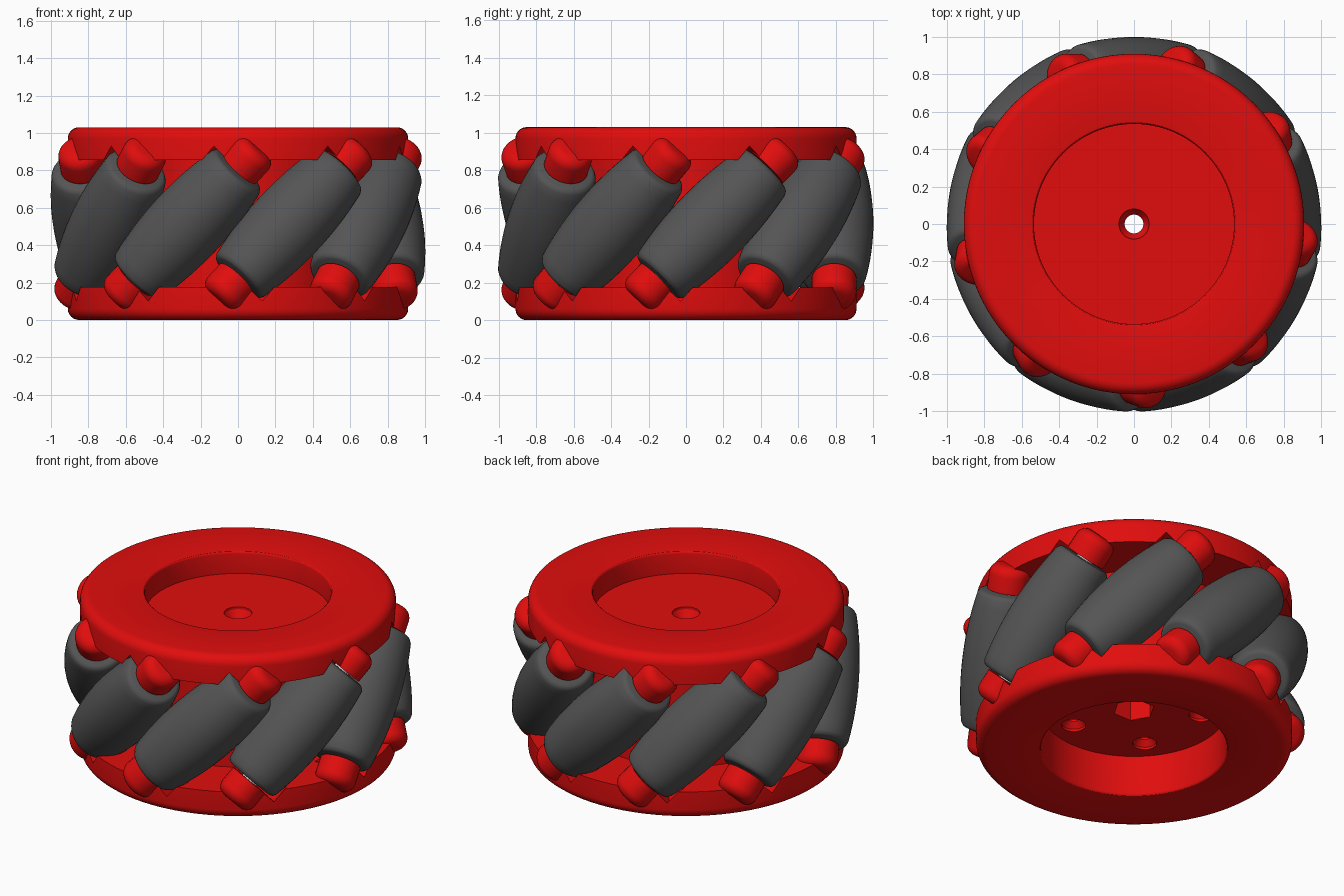
import bpy, bmesh
from math import cos, sin, pi, radians, sqrt
from mathutils import Matrix, Vector

if "Cube" in bpy.data.objects:
    bpy.data.objects.remove(bpy.data.objects["Cube"])

N = 9            # rollers around the wheel
MID = 0.515      # half of the wheel height
RC = 0.79        # radius at which roller axles sit


def material(name, col):
    m = bpy.data.materials.new(name)
    m.diffuse_color = (*col, 1)
    m.use_nodes = True
    m.node_tree.nodes["Principled BSDF"].inputs["Base Color"].default_value = m.diffuse_color
    return m


RED = material("red_plastic", (0.75, 0.004, 0.004))
RUBBER = material("dark_rubber", (0.09, 0.09, 0.09))
STEEL = material("steel", (0.6, 0.6, 0.6))


def arc(cx, cz, r, a0, a1, n=6):
    return [(cx + r * cos(radians(a0 + (a1 - a0) * i / n)),
             cz + r * sin(radians(a0 + (a1 - a0) * i / n))) for i in range(n + 1)]


def lathe(name, profile, segs, mat, matrix=Matrix(), closed=False):
    """Revolve an (r, z) profile around local z."""
    bm = bmesh.new()
    vs = [bm.verts.new((r, 0, z)) for r, z in profile]
    for a, b in zip(vs, vs[1:] + vs[:1] if closed else vs[1:]):
        bm.edges.new((a, b))
    bmesh.ops.spin(bm, geom=bm.verts[:] + bm.edges[:], cent=(0, 0, 0), axis=(0, 0, 1),
                   angle=2 * pi, steps=segs, use_duplicate=False)
    bmesh.ops.remove_doubles(bm, verts=bm.verts[:], dist=1e-5)
    bmesh.ops.recalc_face_normals(bm, faces=bm.faces[:])
    me = bpy.data.meshes.new(name)
    bm.to_mesh(me)
    bm.free()
    me.materials.append(mat)
    ob = bpy.data.objects.new(name, me)
    bpy.context.collection.objects.link(ob)
    ob.matrix_world = matrix
    return ob


def smooth(ob, angle=35):
    bpy.ops.object.select_all(action='DESELECT')
    ob.select_set(True)
    bpy.context.view_layer.objects.active = ob
    bpy.ops.object.shade_smooth_by_angle(angle=radians(angle))


def roller_frame(i):
    """Frame whose z runs along a 45 degree roller axle."""
    a = radians(90 + i * 360 / N)
    out = Vector((cos(a), sin(a), 0))
    axis = Vector((-sin(a), cos(a), 1)).normalized()
    m = Matrix((out, axis.cross(out), axis)).transposed().to_4x4()
    m.translation = out * RC + Vector((0, 0, MID))
    return m


# Wheel body: two flanged plates joined by a drum, recessed on both sides
top = 2 * MID
body_profile = ([(0.05, 0.26), (0.535, 0.26)]
                + arc(0.55, 0.015, 0.015, 180, 270, 3)
                + arc(0.85, 0.06, 0.06, 270, 360)
                + [(0.91, 0.175), (0.57, 0.175), (0.57, 0.855), (0.91, 0.855)]
                + arc(0.85, top - 0.06, 0.06, 0, 90)
                + arc(0.55, top - 0.015, 0.015, 90, 180, 3)
                + [(0.535, 0.89), (0.08, 0.89), (0.08, 0.875), (0.05, 0.83)])
body = lathe("wheel_body", body_profile, 96, RED, closed=True)

# Cutters: roller clearance, hex socket and screw holes underneath
cutters = [lathe("clearance_cutter", [(0, -0.425), (0.19, -0.425), (0.19, 0.425), (0, 0.425)],
                 32, RED, roller_frame(i)) for i in range(N)]
cutters.append(lathe("hex_cutter", [(0, 0.2), (0.12, 0.2), (0.12, 0.6), (0, 0.6)], 6, RED))
for k in range(5):
    a = radians(221 + 72 * k)
    cutters.append(lathe("screw_cutter",
                         [(0, 0.2), (0.07, 0.2), (0.07, 0.275), (0.04, 0.31), (0.04, 0.6), (0, 0.6)],
                         24, RED, Matrix.Translation((0.39 * cos(a), 0.39 * sin(a), 0))))
bpy.context.view_layer.update()
bpy.context.view_layer.objects.active = body
for c in cutters:
    c.hide_render = True
    mod = body.modifiers.new("cut", 'BOOLEAN')
    mod.operation = 'DIFFERENCE'
    mod.solver = 'EXACT'
    mod.object = c
    bpy.ops.object.modifier_apply(modifier=mod.name)
for c in cutters:
    bpy.data.objects.remove(c)
smooth(body, 30)

# Barrel profile follows the outer circle of the wheel
HALF = 0.41
barrel = [(sqrt(1 - s * s / 2) - RC, s) for s in [(-1 + i / 8) * (HALF - 0.025) for i in range(17)]]
re = sqrt(1 - HALF ** 2 / 2) - RC - 0.022
roller_profile = ([(0, -HALF), (re, -HALF), (re + 0.016, -HALF + 0.007)] + barrel
                  + [(re + 0.016, HALF - 0.007), (re, HALF), (0, HALF)])
boss_profile = [(0, 0.42), (0.12, 0.42)] + arc(0.06, 0.515, 0.06, 0, 90) + [(0, 0.575)]
axle_profile = [(0, -0.45), (0.05, -0.45), (0.05, 0.45), (0, 0.45)]

# Rollers with axles and a rounded boss at each end
for i in range(N):
    f = roller_frame(i)
    smooth(lathe(f"roller_{i + 1}", roller_profile, 40, RUBBER, f))
    smooth(lathe(f"axle_{i + 1}", axle_profile, 20, STEEL, f))
    smooth(lathe(f"upper_boss_{i + 1}", boss_profile, 32, RED, f))
    smooth(lathe(f"lower_boss_{i + 1}", boss_profile, 32, RED, f @ Matrix.Rotation(pi, 4, 'X')))
